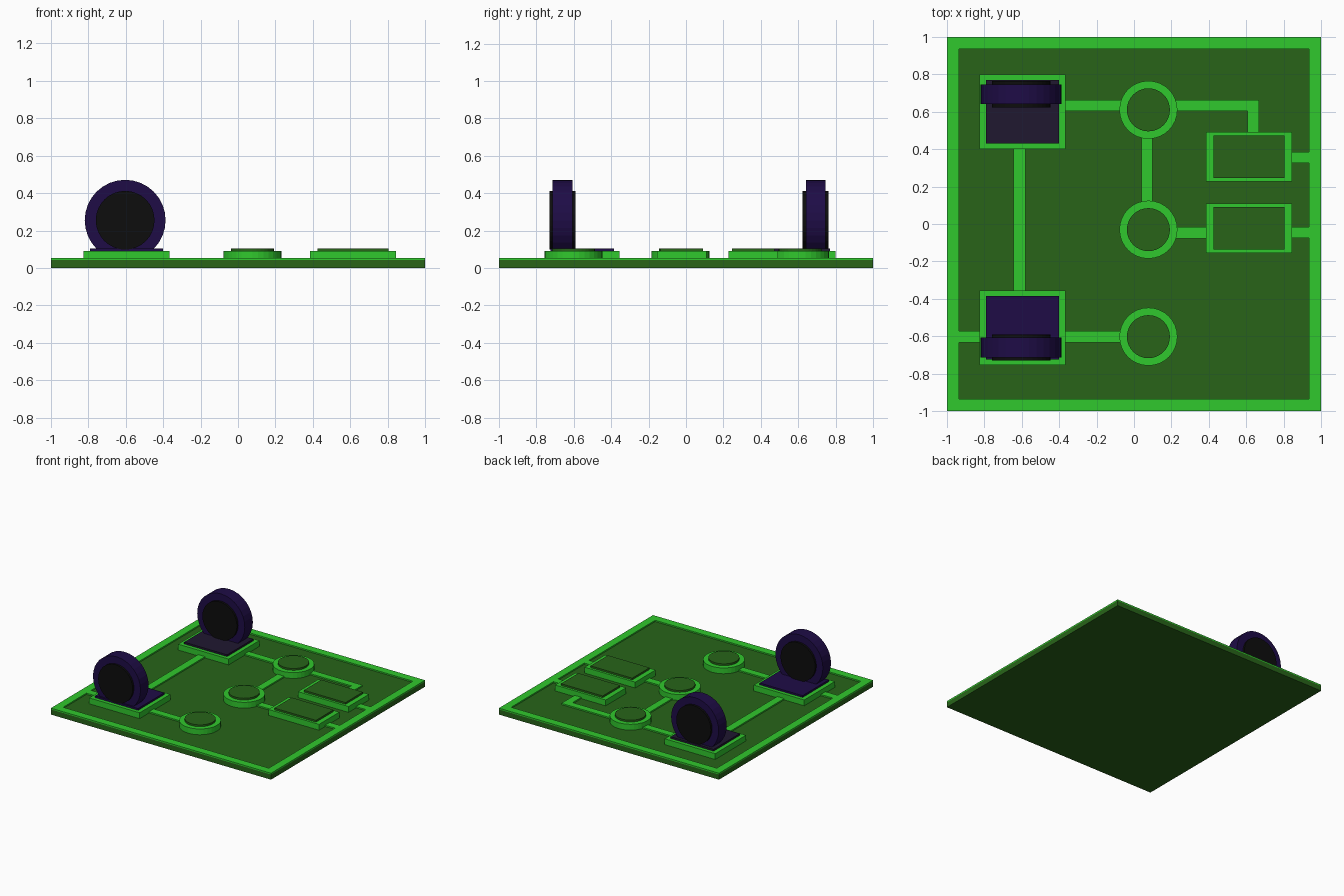
import bpy, math

if "Cube" in bpy.data.objects:
    bpy.data.objects.remove(bpy.data.objects["Cube"])


def material(name, rgb):
    m = bpy.data.materials.new(name)
    m.diffuse_color = (*rgb, 1)
    m.use_nodes = True
    m.node_tree.nodes["Principled BSDF"].inputs["Base Color"].default_value = m.diffuse_color
    return m


BRIGHT = material("bright_green", (0.03, 0.58, 0.026))
DARK = material("dark_green", (0.021, 0.127, 0.0097))
PURPLE = material("deep_purple", (0.013, 0.0037, 0.061))
DUSK = material("dusky_purple", (0.014, 0.009, 0.03))
BLACK = material("near_black", (0.004, 0.004, 0.004))


def box(name, mat, x0, x1, y0, y1, z0, z1):
    bpy.ops.mesh.primitive_cube_add(size=1, location=((x0 + x1) / 2, (y0 + y1) / 2, (z0 + z1) / 2))
    o = bpy.context.object
    o.name = name
    o.scale = (x1 - x0, y1 - y0, z1 - z0)
    bpy.ops.object.transform_apply(location=False, rotation=False, scale=True)
    o.data.materials.append(mat)
    return o


def cylinder(name, mat, radius, depth, loc, upright=True):
    rot = (0, 0, 0) if upright else (math.pi / 2, 0, 0)
    bpy.ops.mesh.primitive_cylinder_add(vertices=32, radius=radius, depth=depth, location=loc, rotation=rot)
    o = bpy.context.object
    o.name = name
    o.data.materials.append(mat)
    return o


BASE, TRACE, PAD, CAP = 0.042, 0.053, 0.09, 0.105

# Board with a raised bright rim
box("board", DARK, -1, 1, -1, 1, 0, BASE)
W = 0.935
for s, side in ((-1, "low"), (1, "high")):
    a, b = sorted((s * W, s))
    box(f"rim_x_{side}", BRIGHT, a, b, -1, 1, BASE, TRACE)
    box(f"rim_y_{side}", BRIGHT, -W, W, a, b, BASE, TRACE)

# Conducting traces: x0, x1, y0, y1
traces = [
    (-0.37, -0.06, 0.605, 0.663), (0.21, 0.668, 0.605, 0.663), (0.607, 0.668, 0.48, 0.605),
    (0.04, 0.10, 0.10, 0.47), (0.21, 0.39, -0.078, -0.017),
    (0.84, W, 0.325, 0.385), (0.84, W, -0.075, -0.015),
    (-0.643, -0.58, -0.36, 0.405), (-0.37, -0.06, -0.632, -0.572), (-W, -0.82, -0.632, -0.572),
]
for i, t in enumerate(traces):
    box(f"trace_{i + 1}", BRIGHT, *t, BASE, TRACE)

# Round buttons
for i, y in enumerate((0.61, -0.03, -0.602)):
    cylinder(f"button_base_{i + 1}", BRIGHT, 0.155, PAD - BASE, (0.077, y, (PAD + BASE) / 2))
    cylinder(f"button_cap_{i + 1}", DARK, 0.115, CAP - BASE, (0.077, y, (CAP + BASE) / 2))

# Rectangular chips
for i, y in enumerate((0.36, -0.023)):
    box(f"chip_base_{i + 1}", BRIGHT, 0.385, 0.845, y - 0.132, y + 0.132, BASE, PAD)
    box(f"chip_cap_{i + 1}", DARK, 0.426, 0.804, y - 0.113, y + 0.113, BASE, CAP)

# Upright discs on mounting plates
for name, y, disc_y, plate in (("rear", 0.6, 0.693, DUSK), ("front", -0.555, -0.66, PURPLE)):
    box(f"{name}_mount", BRIGHT, -0.825, -0.366, y - 0.199, y + 0.199, BASE, PAD)
    box(f"{name}_plate", plate, -0.79, -0.4, y - 0.17, y + 0.17, BASE, CAP)
    cylinder(f"{name}_disc", PURPLE, 0.216, 0.105, (-0.603, disc_y, 0.255), False)
    cylinder(f"{name}_disc_core", BLACK, 0.157, 0.14, (-0.603, disc_y, 0.255), False)
